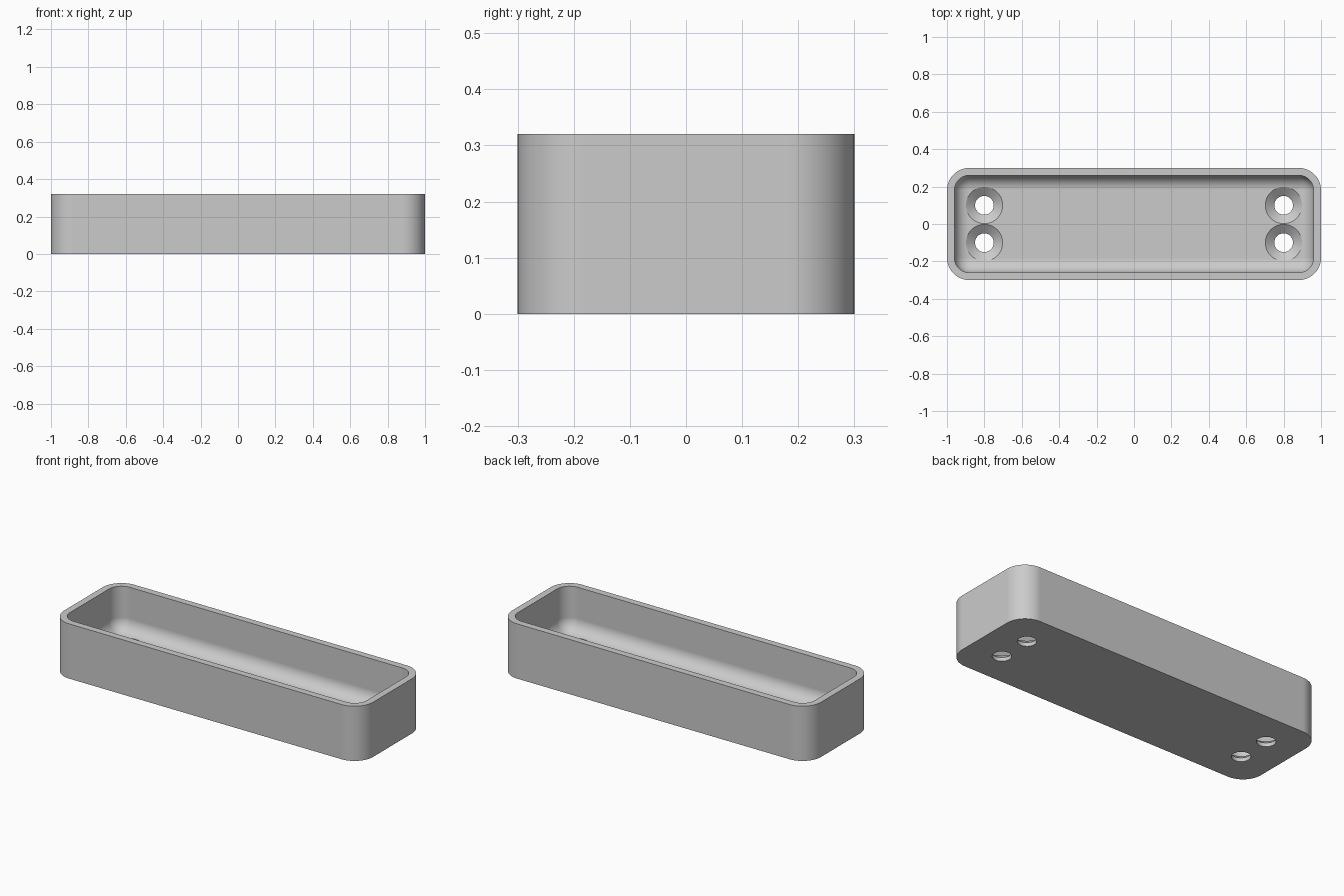
import bpy, bmesh
from math import pi, sin, cos, radians

cube = bpy.data.objects.get("Cube")
if cube:
    bpy.data.objects.remove(cube, do_unlink=True)

LENGTH, WIDTH, HEIGHT = 2.0, 0.6, 0.32
WALL, FLOOR = 0.04, 0.06
CORNER, FILLET = 0.12, 0.078
HOLE_R, SINK_R, SINK_START = 0.05, 0.098, 0.022

grey = bpy.data.materials.new("plain grey")
grey.use_nodes = True
colour = (0.6, 0.6, 0.6, 1)
grey.diffuse_color = colour
grey.node_tree.nodes["Principled BSDF"].inputs["Base Color"].default_value = colour


def make_object(name, bm):
    bmesh.ops.recalc_face_normals(bm, faces=bm.faces)
    mesh = bpy.data.meshes.new(name)
    bm.to_mesh(mesh)
    bm.free()
    mesh.materials.append(grey)
    obj = bpy.data.objects.new(name, mesh)
    bpy.context.collection.objects.link(obj)
    return obj


def rounded_ring(bm, inset, z, steps=16):
    """Rounded rectangle, inset evenly from the outer outline."""
    r = CORNER - inset
    cx, cy = LENGTH / 2 - CORNER, WIDTH / 2 - CORNER
    ring = []
    for q, (sx, sy) in enumerate([(1, 1), (-1, 1), (-1, -1), (1, -1)]):
        for i in range(steps + 1):
            a = (q + i / steps) * pi / 2
            ring.append(bm.verts.new((sx * cx + r * cos(a), sy * cy + r * sin(a), z)))
    return ring


def bridge(bm, a, b):
    n = len(a)
    for i in range(n):
        j = (i + 1) % n
        bm.faces.new((a[i], a[j], b[j], b[i]))


# Tray: outer wall, rim, inner wall, filleted floor
section = [(0, 0), (0, HEIGHT), (WALL, HEIGHT)]
for i in range(13):
    a = i / 12 * pi / 2
    section.append((WALL + FILLET * (1 - cos(a)), FLOOR + FILLET * (1 - sin(a))))
bm = bmesh.new()
rings = [rounded_ring(bm, inset, z) for inset, z in section]
for lower, upper in zip(rings, rings[1:]):
    bridge(bm, lower, upper)
bm.faces.new(rings[0])
bm.faces.new(rings[-1])
tray = make_object("tray", bm)

# Countersunk screw holes, one pair at each end
profile = [(HOLE_R, -0.05), (HOLE_R, SINK_START), (SINK_R, FLOOR), (SINK_R, 0.2)]
bm = bmesh.new()
for x in (-0.8, 0.8):
    for y in (-0.1, 0.1):
        circles = [[bm.verts.new((x + r * cos(2 * pi * i / 48), y + r * sin(2 * pi * i / 48), z))
                    for i in range(48)] for r, z in profile]
        for lower, upper in zip(circles, circles[1:]):
            bridge(bm, lower, upper)
        bm.faces.new(circles[0])
        bm.faces.new(circles[-1])
cutter = make_object("screw_hole_cutter", bm)
cutter.hide_render = True

bpy.ops.object.select_all(action='DESELECT')
tray.select_set(True)
bpy.context.view_layer.objects.active = tray
cut = tray.modifiers.new("screw holes", 'BOOLEAN')
cut.operation = 'DIFFERENCE'
cut.solver = 'EXACT'
cut.object = cutter
bpy.ops.object.modifier_apply(modifier=cut.name)
bpy.data.objects.remove(cutter, do_unlink=True)

# Smooth rounded walls, crisp rims
bpy.ops.object.shade_smooth_by_angle(angle=radians(30))
weighted = tray.modifiers.new("weighted normals", 'WEIGHTED_NORMAL')
weighted.keep_sharp = True
